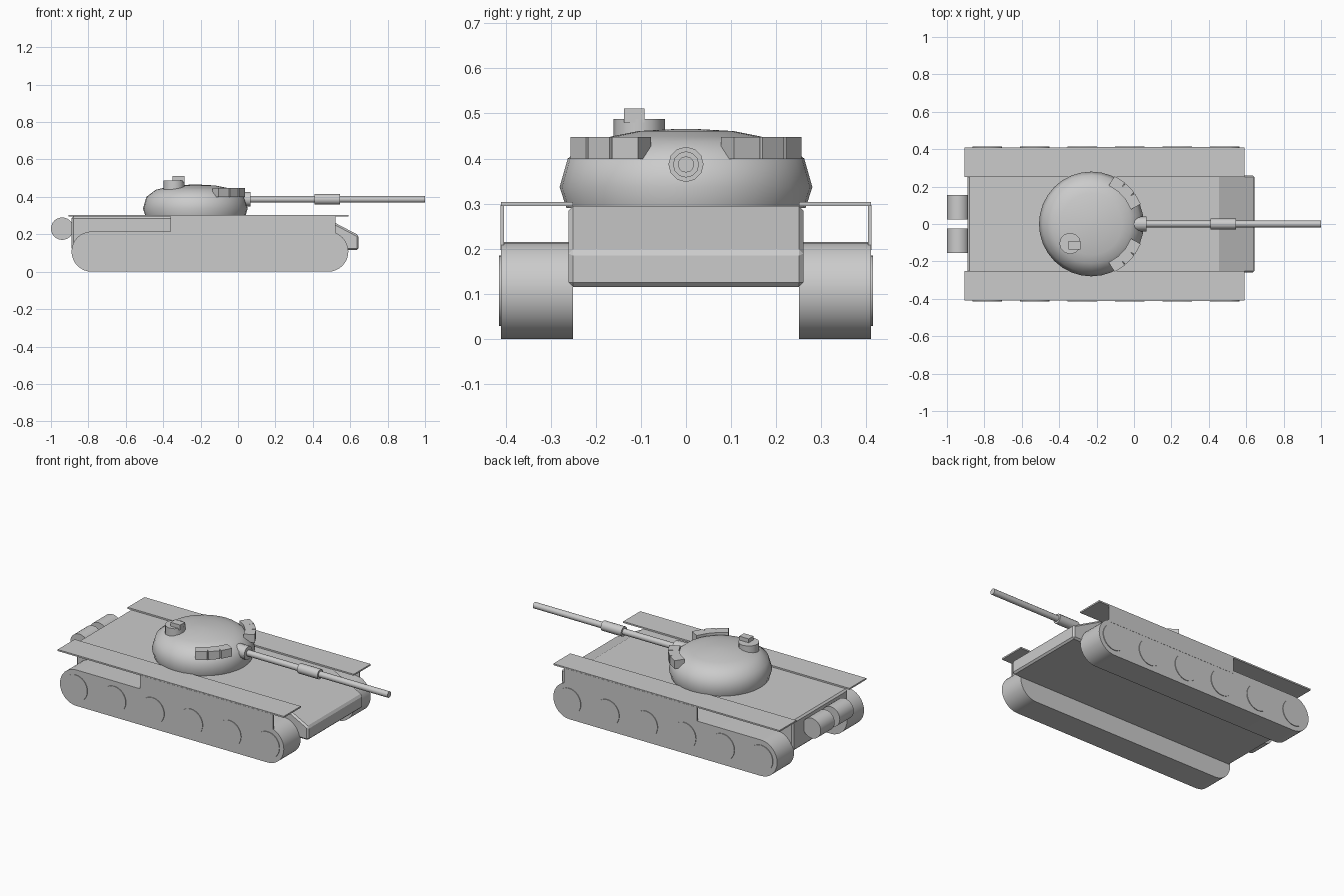
import bpy, bmesh, math
from mathutils import Vector, Matrix

if "Cube" in bpy.data.objects:
    bpy.data.objects.remove(bpy.data.objects["Cube"])


def finish(bm, name, smooth=None):
    bmesh.ops.recalc_face_normals(bm, faces=bm.faces)
    mesh = bpy.data.meshes.new(name)
    bm.to_mesh(mesh)
    bm.free()
    ob = bpy.data.objects.new(name, mesh)
    bpy.context.collection.objects.link(ob)
    if smooth:
        bpy.ops.object.select_all(action='DESELECT')
        ob.select_set(True)
        bpy.context.view_layer.objects.active = ob
        bpy.ops.object.shade_smooth_by_angle(angle=math.radians(smooth))
    return ob


def box(name, lo, hi, yaw=0):
    lo, hi = Vector(lo), Vector(hi)
    bm = bmesh.new()
    bmesh.ops.create_cube(bm, size=1, matrix=Matrix.Translation((lo + hi) / 2)
                          @ Matrix.Rotation(yaw, 4, 'Z')
                          @ Matrix.Diagonal((*(hi - lo), 1)))
    return finish(bm, name)


def cylinder(name, centre, r, depth, axis='Z', n=32):
    rot = {'X': Matrix.Rotation(math.pi / 2, 4, 'Y'),
           'Y': Matrix.Rotation(math.pi / 2, 4, 'X'), 'Z': Matrix()}[axis]
    bm = bmesh.new()
    bmesh.ops.create_cone(bm, cap_ends=True, segments=n, radius1=r, radius2=r,
                          depth=depth, matrix=Matrix.Translation(centre) @ rot)
    return finish(bm, name, 35)


def extrude_xz(name, pts, y0, y1, smooth=None):
    bm = bmesh.new()
    face = bm.faces.new([bm.verts.new((x, y0, z)) for x, z in pts])
    new = bmesh.ops.extrude_face_region(bm, geom=[face])['geom']
    bmesh.ops.translate(bm, vec=(0, y1 - y0, 0),
                        verts=[v for v in new if isinstance(v, bmesh.types.BMVert)])
    return finish(bm, name, smooth)


# Hull with sloped front plate
hull = extrude_xz("hull", [(-0.89, 0.115), (0.645, 0.115), (0.645, 0.195),
                           (0.455, 0.295), (-0.89, 0.295)], -0.26, 0.26)
bev = hull.modifiers.new("edge_bevel", 'BEVEL')
bev.width, bev.segments = 0.01, 1

# Running gear on each side
R = 0.1075
track_pts = []
for cx, start in ((0.59 - R, -90), (-0.89 + R, 90)):
    for i in range(17):
        a = math.radians(start + i * 180 / 16)
        track_pts.append((cx + R * math.cos(a), R + R * math.sin(a)))

for side, s in (("left", 1), ("right", -1)):
    def ys(a, b):
        return sorted((s * a, s * b))
    y0, y1 = ys(0.25, 0.41)
    extrude_xz(f"{side}_track", track_pts, y0, y1, 35)
    box(f"{side}_fender", (-0.905, y0, 0.295), (0.59, y1, 0.304))
    k0, k1 = ys(0.403, 0.411)
    box(f"{side}_skirt", (-0.36, k0, 0.197), (0.52, k1, 0.297))
    for i in range(6):
        cylinder(f"{side}_wheel_{i + 1}", (-0.785 + 0.254 * i, s * 0.404, R),
                 0.078, 0.02, 'Y')
    # Smoke launchers fanned round the turret front
    for i, deg in enumerate((28.5, 43, 57.5)):
        a = s * math.radians(deg)
        c = Vector((-0.228 + 0.253 * math.cos(a), 0.253 * math.sin(a), 0.423))
        h = Vector((0.03, 0.0325, 0.0245))
        box(f"{side}_smoke_launcher_{i + 1}", c - h, c + h, a)
    # Rear fuel drum
    cylinder(f"{side}_fuel_drum", (-0.94, s * 0.09, 0.23), 0.06, 0.132, 'Y', 24)

# Domed turret
profile = [(0.265, 0.29), (0.28, 0.337), (0.262, 0.40), (0.212, 0.438),
           (0.165, 0.449), (0.105, 0.461), (0.015, 0.466)]
bm = bmesh.new()
n = 32
rings = [[bm.verts.new((-0.228 + r * math.cos(2 * math.pi * i / n),
                        r * math.sin(2 * math.pi * i / n), z)) for i in range(n)]
         for r, z in profile]
for a, b in zip(rings, rings[1:]):
    for i in range(n):
        j = (i + 1) % n
        bm.faces.new((a[i], a[j], b[j], b[i]))
bm.faces.new(rings[0])
bm.faces.new(rings[-1])
finish(bm, "turret", 40)

# Gun
cylinder("gun_mantlet", (-0.016, 0, 0.387), 0.039, 0.168, 'X', 12)
cylinder("gun_barrel", (0.475, 0, 0.387), 0.018, 1.05, 'X', 12)
cylinder("fume_extractor", (0.477, 0, 0.387), 0.029, 0.135, 'X', 12)

# Commander's cupola and sight
cylinder("cupola", (-0.342, -0.104, 0.456), 0.057, 0.064, 'Z', 12)
box("cupola_sight", (-0.35, -0.137, 0.48), (-0.287, -0.092, 0.511))
